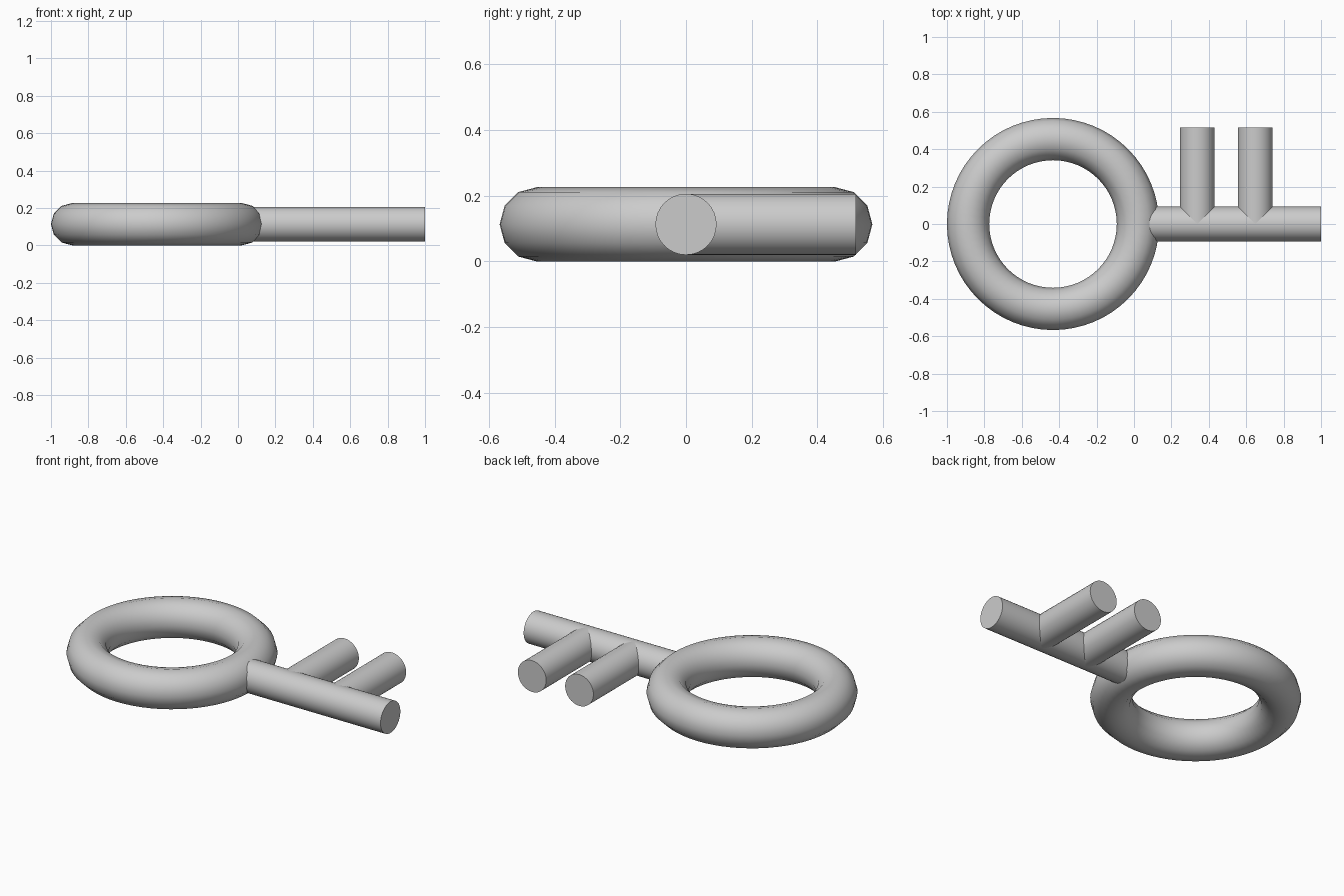
import bpy, math

if "Cube" in bpy.data.objects:
    bpy.data.objects.remove(bpy.data.objects["Cube"])

Z = 0.113       # height of the key's centre plane
ROD_R = 0.093   # shared radius of shaft and teeth


def smooth(name, angle):
    ob = bpy.context.object
    ob.name = name
    bpy.ops.object.shade_smooth_by_angle(angle=math.radians(angle))
    return ob


def rod(name, start, end, rotation):
    centre = [(a + b) / 2 for a, b in zip(start, end)]
    bpy.ops.mesh.primitive_cylinder_add(
        vertices=32, radius=ROD_R, depth=math.dist(start, end),
        end_fill_type='TRIFAN', location=centre, rotation=rotation)
    return smooth(name, 40)


# Ring handle
bpy.ops.mesh.primitive_torus_add(
    major_radius=0.454, minor_radius=0.113,
    major_segments=64, minor_segments=12, location=(-0.433, 0, Z))
smooth("ring_handle", 60)

# Shaft, starting inside the ring's tube
rod("shaft", (0.02, 0, Z), (1, 0, Z), (0, math.pi / 2, 0))

# Two teeth, starting on the shaft's axis
for i, x in enumerate((0.338, 0.648), 1):
    rod(f"tooth_{i}", (x, 0, Z), (x, 0.517, Z), (-math.pi / 2, 0, 0))
